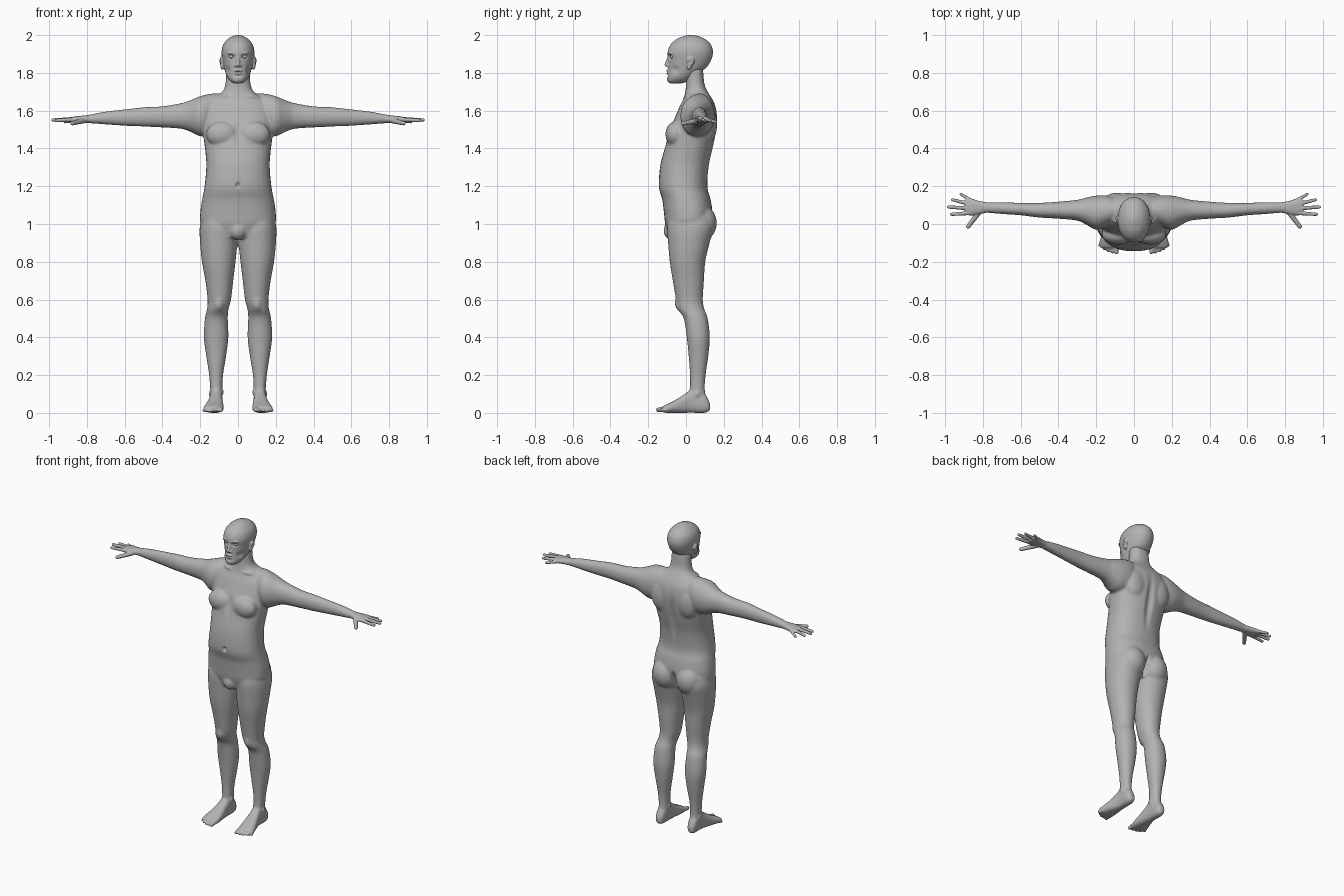
import bpy
import bmesh
import math
from mathutils import Vector, Matrix

cube = bpy.data.objects.get("Cube")
if cube:
    bpy.data.objects.remove(cube, do_unlink=True)

skin = bpy.data.materials.new("grey_skin")
skin.use_nodes = True
skin.diffuse_color = (0.45, 0.45, 0.45, 1)
skin.node_tree.nodes["Principled BSDF"].inputs["Base Color"].default_value = (0.45, 0.45, 0.45, 1)

SIDES = (1, -1)


def spline(rows, steps):
    """Smooth in-between rows through the given sections."""
    result = []
    for i in range(len(rows) - 1):
        quad = (rows[max(i - 1, 0)], rows[i], rows[i + 1], rows[min(i + 2, len(rows) - 1)])
        for s in range(steps):
            t = s / steps
            result.append([
                b + 0.5 * t * (c - a + t * (2 * a - 5 * b + 4 * c - d + t * (3 * (b - c) + d - a)))
                for a, b, c, d in zip(*quad)])
    result.append(rows[-1])
    return result


def loft(bm, axis, rows, side=1, power=2.3, count=32):
    """Rounded sections along an axis; each row is position, low/high, low/high."""
    rings = []
    for pos, lo_a, hi_a, lo_b, hi_b in spline(rows, 5):
        ring = []
        for k in range(count):
            angle = math.tau * k / count
            ca, sa = math.cos(angle), math.sin(angle)
            a = (lo_a + hi_a) / 2 + (hi_a - lo_a) / 2 * math.copysign(abs(ca) ** (2 / power), ca)
            b = (lo_b + hi_b) / 2 + (hi_b - lo_b) / 2 * math.copysign(abs(sa) ** (2 / power), sa)
            x, y, z = {"x": (pos, a, b), "y": (a, pos, b), "z": (a, b, pos)}[axis]
            ring.append(bm.verts.new((x * side, y, z)))
        rings.append(ring)
    for low, high in zip(rings, rings[1:]):
        for k in range(count):
            n = (k + 1) % count
            bm.faces.new((low[k], low[n], high[n], high[k]))
    bm.faces.new(rings[0])
    bm.faces.new(rings[-1])


def blob(bm, center, radii, side=1):
    x, y, z = center
    matrix = Matrix.Translation((x * side, y, z)) @ Matrix.Diagonal((*radii, 1))
    bmesh.ops.create_uvsphere(bm, u_segments=24, v_segments=14, radius=1, matrix=matrix)


def digit(bm, start, end, r_start, r_end, side=1):
    """Tapered capsule for fingers, toes and the nose."""
    p, q = Vector(start), Vector(end)
    p.x *= side
    q.x *= side
    turn = (q - p).to_track_quat("Z", "Y").to_matrix().to_4x4()
    bmesh.ops.create_cone(bm, cap_ends=True, segments=16, radius1=r_start, radius2=r_end,
                          depth=(q - p).length, matrix=Matrix.Translation((p + q) / 2) @ turn)
    blob(bm, p, (r_start,) * 3)
    blob(bm, q, (r_end,) * 3)


def push(mesh, center, radii, offset):
    """Soft sculpting stroke, mirrored when it is off the centre line."""
    for side in (SIDES if center[0] else (1,)):
        mid = Vector((center[0] * side, center[1], center[2]))
        move = Vector((offset[0] * side, offset[1], offset[2]))
        for v in mesh.vertices:
            gap = v.co - mid
            d = sum((g / r) ** 2 for g, r in zip(gap, radii))
            if d < 1:
                v.co += move * (1 - d) ** 2


def finish(bm, name, voxel=None, rounds=5, strokes=()):
    """Fuse the overlapping volumes into one skin, relax it and sculpt it."""
    bmesh.ops.recalc_face_normals(bm, faces=bm.faces[:])
    mesh = bpy.data.meshes.new(name)
    bm.to_mesh(mesh)
    bm.free()
    obj = bpy.data.objects.new(name, mesh)
    bpy.context.collection.objects.link(obj)
    if voxel:
        fuse = obj.modifiers.new("fuse", "REMESH")
        fuse.mode = "VOXEL"
        fuse.voxel_size = voxel
        relax = obj.modifiers.new("relax", "SMOOTH")
        relax.factor = 0.5
        relax.iterations = rounds
        graph = bpy.context.evaluated_depsgraph_get()
        mesh = bpy.data.meshes.new_from_object(obj.evaluated_get(graph))
        obj.modifiers.clear()
        obj.data = mesh
        mesh.name = name
        for stroke in strokes:
            push(mesh, *stroke)
    mesh.materials.clear()
    mesh.materials.append(skin)
    mesh.polygons.foreach_set("use_smooth", [True] * len(mesh.polygons))
    mesh.update()
    return obj


# Torso and neck: height, half width, front, back
torso = [(.93, .13, -.09, .09), (1, .195, -.11, .13), (1.06, .2, -.117, .14),
         (1.13, .19, -.126, .13), (1.2, .177, -.144, .113), (1.31, .168, -.136, .122),
         (1.4, .175, -.113, .142), (1.48, .185, -.092, .158), (1.56, .19, -.06, .165),
         (1.62, .18, -.035, .157), (1.66, .145, -.015, .14), (1.7, .085, -.004, .115),
         (1.74, .067, 0, .098), (1.82, .062, 0, .09)]
arm = [(.08, .02, .13, 1.5, 1.69), (.14, -.01, .15, 1.47, 1.69), (.2, -.03, .15, 1.465, 1.677),
       (.25, -.005, .14, 1.487, 1.656), (.3, .018, .128, 1.504, 1.64), (.4, .028, .118, 1.511, 1.623),
       (.5, .034, .112, 1.516, 1.618), (.6, .046, .112, 1.52, 1.607), (.7, .053, .115, 1.527, 1.595),
       (.78, .059, .115, 1.533, 1.58), (.81, .058, .117, 1.535, 1.576)]
leg = [(1.04, .03, .19, -.09, .13), (.98, 0, .203, -.1, .145), (.9, .003, .201, -.095, .125),
       (.8, .013, .191, -.086, .102), (.7, .025, .173, -.07, .095), (.6, .037, .161, -.053, .089),
       (.55, .05, .164, -.043, .097), (.5, .054, .175, -.012, .115), (.4, .051, .181, .004, .126),
       (.3, .063, .168, .014, .118), (.2, .079, .153, .021, .104), (.12, .083, .147, .02, .1),
       (.05, .083, .147, .01, .115)]
foot = [(.127, .1, .134, .012, .05), (.1, .087, .146, 0, .1), (.04, .083, .148, 0, .13),
        (0, .081, .155, 0, .105), (-.05, .077, .17, 0, .072), (-.1, .076, .184, 0, .046),
        (-.125, .082, .178, .004, .034)]

bm = bmesh.new()
loft(bm, "z", [(z, -w, w, front, back) for z, w, front, back in torso])
blob(bm, (0, -.075, .965), (.045, .044, .05))
for side in SIDES:
    loft(bm, "x", arm, side, 2.1)
    loft(bm, "z", leg, side, 2.1)
    loft(bm, "y", foot, side, 2.6)
    # Chest, shoulder blades and buttocks
    blob(bm, (.085, -.057, 1.475), (.085, .052, .068), side)
    blob(bm, (.09, .12, 1.53), (.075, .045, .1), side)
    blob(bm, (.085, .075, 1.005), (.088, .088, .1), side)
    # Toes, from big to little
    for i, tip in enumerate((-.148, -.148, -.142, -.131, -.114)):
        x = .092 + .02 * i
        r = .015 if i == 0 else .0105
        digit(bm, (x, -.095, r + .008), (x + .002 * i, tip, r + .001), r, r * .9, side)
finish(bm, "body", .0065, 8, [
    ((0, -.145, 1.205), (.016, .04, .02), (0, .016, 0)),        # navel
    ((0, .155, 1.4), (.035, .07, .26), (0, -.014, 0)),          # spine groove
    ((0, .14, .98), (.022, .09, .09), (0, -.04, 0)),            # buttock cleft
    ((0, -.1, 1.48), (.03, .05, .1), (0, .01, 0)),              # breastbone
    ((.09, 0, 1.675), (.07, .04, .014), (0, -.008, .004)),      # collarbones
    ((.1, -.05, .57), (.035, .04, .05), (0, -.009, 0)),         # kneecaps
    ((.147, .06, .1), (.02, .025, .025), (.008, 0, 0)),         # outer ankles
    ((.083, .05, .11), (.02, .025, .025), (-.008, 0, 0)),       # inner ankles
])

# Head: height, half width, front, back
skull = [(1.745, .026, -.086, -.02), (1.757, .042, -.099, .015), (1.775, .056, -.1, .04),
         (1.8, .066, -.096, .07), (1.83, .074, -.095, .11), (1.87, .082, -.094, .134),
         (1.91, .087, -.097, .143), (1.95, .078, -.082, .132), (1.98, .053, -.048, .1),
         (1.995, .027, -.01, .062), (2.001, .008, .015, .035)]
bm = bmesh.new()
loft(bm, "z", [(z, -w, w, front, back) for z, w, front, back in skull], power=2.1, count=40)
digit(bm, (0, -.088, 1.89), (0, -.103, 1.843), .008, .011)
blob(bm, (0, -.094, 1.811), (.024, .011, .007))
blob(bm, (0, -.092, 1.797), (.022, .012, .008))
for side in SIDES:
    blob(bm, (.012, -.094, 1.838), (.009, .01, .008), side)
    blob(bm, (.03, -.08, 1.905), (.026, .014, .008), side)
    blob(bm, (.087, .024, 1.862), (.012, .021, .024), side)
    blob(bm, (.083, .017, 1.838), (.01, .014, .022), side)
finish(bm, "head", .004, 4, [
    ((.034, -.09, 1.886), (.026, .05, .018), (0, .014, 0)),     # eye sockets
    ((0, -.1, 1.804), (.028, .03, .005), (0, .006, 0)),         # mouth line
    ((0, -.1, 1.784), (.03, .03, .01), (0, .005, 0)),           # chin fold
    ((.1, .02, 1.858), (.014, .013, .02), (-.008, 0, 0)),       # ear hollows
    ((.06, -.06, 1.815), (.03, .04, .03), (-.006, .004, 0)),    # cheeks
])

# Eyeballs
bm = bmesh.new()
for side in SIDES:
    blob(bm, (.034, -.07, 1.886), (.014, .014, .011), side)
finish(bm, "eyes")

# Hands: palm plus thumb and four fingers
palm = [(.77, .062, .113, 1.536, 1.576), (.82, .052, .122, 1.535, 1.574),
        (.865, .045, .135, 1.536, 1.569), (.893, .052, .13, 1.54, 1.563)]
fingers = [((.82, .062, 1.547), (.877, -.014, 1.533), .015),
           ((.87, .058, 1.553), (.965, .051, 1.548), .0115),
           ((.88, .083, 1.555), (.98, .09, 1.551), .0115),
           ((.875, .107, 1.553), (.96, .128, 1.547), .011),
           ((.86, .124, 1.55), (.916, .158, 1.54), .01)]
for side, label in zip(SIDES, ("left", "right")):
    bm = bmesh.new()
    loft(bm, "x", palm, side)
    for start, end, r in fingers:
        digit(bm, start, end, r, r * .75, side)
    finish(bm, label + "_hand", .0035, 3)
